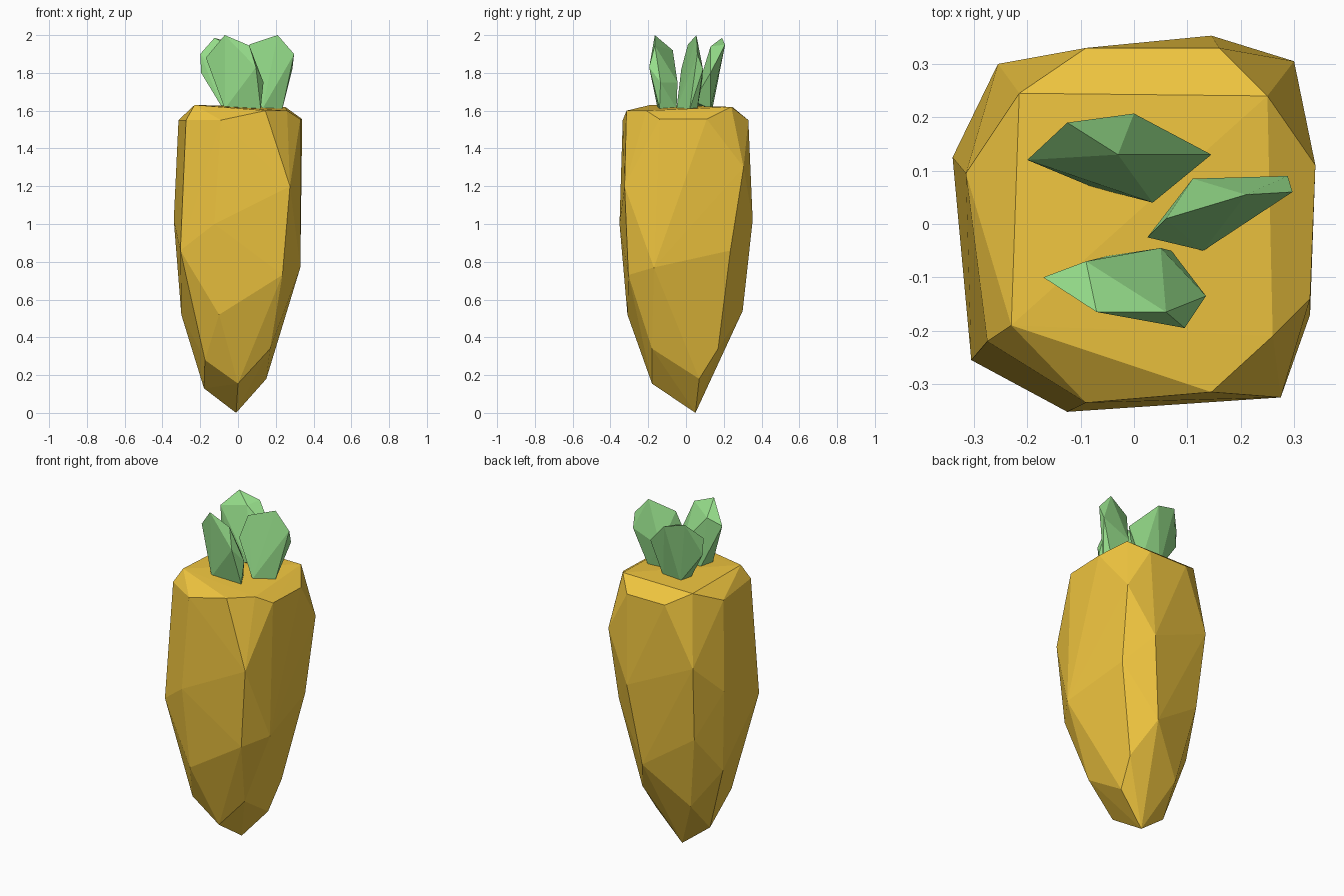
import bpy, bmesh


def material(name, rgb):
    m = bpy.data.materials.new(name)
    m.diffuse_color = (*rgb, 1)
    return m


def faceted(name, points, mat):
    """Flat-faced solid wrapped around a few corner points."""
    bm = bmesh.new()
    for p in points:
        bm.verts.new(p)
    res = bmesh.ops.convex_hull(bm, input=bm.verts)
    loose = [v for v in bm.verts if not v.link_faces]
    bmesh.ops.delete(bm, geom=loose, context='VERTS')
    bmesh.ops.recalc_face_normals(bm, faces=bm.faces)
    me = bpy.data.meshes.new(name)
    bm.to_mesh(me)
    bm.free()
    me.materials.append(mat)
    ob = bpy.data.objects.new(name, me)
    bpy.context.collection.objects.link(ob)
    return ob


orange = material("orange", (0.87, 0.56, 0.05))
green = material("green", (0.31, 0.74, 0.26))

# Root: irregular rings of corners, crown to tip
crown = [(-.215, .245, 1.62), (.25, .24, 1.62), (.26, -.21, 1.60), (-.23, -.19, 1.63)]
shoulder = [(-.275, -.22, 1.55), (-.09, -.335, 1.55), (.145, -.315, 1.60),
            (.33, -.14, 1.555), (.34, .11, 1.555), (.16, .33, 1.55),
            (-.09, .33, 1.55), (-.315, .095, 1.55)]
middle = [(.275, -.325, 1.2), (.30, .305, 1.3), (-.255, .30, 1.2), (-.125, -.352, 1.0),
          (.145, .353, 1.02), (-.34, .125, 1.02)]
lower = [(-.305, -.255, .86), (.235, -.305, .73), (.33, -.17, .77), (.28, .235, .86),
         (-.23, .25, .75), (-.10, -.31, .52), (.08, .30, .54), (-.30, .08, .52)]
tip = [(.17, -.18, .34), (-.175, -.18, .28), (-.15, .17, .30), (.17, .17, .34),
       (0, -.18, .155), (.15, .07, .18), (-.18, .03, .13), (-.01, .05, 0)]
faceted("carrot_root", crown + shoulder + middle + lower + tip, orange)

# Leaves: wide flat tufts flaring from a narrow base
faceted("leaf_back", [
    (-.20, .12, 1.90), (-.195, .12, 1.80), (-.125, .19, 1.985), (0, .207, 1.95),
    (-.03, .13, 1.94), (.145, .13, 1.80), (.035, .04, 1.65), (-.08, .07, 1.61),
    (.06, .13, 1.61), (-.06, .14, 1.61)], green)
faceted("leaf_right", [
    (.21, .055, 2.0), (.06, .01, 1.95), (.297, .06, 1.90), (.288, .09, 1.82),
    (.11, .085, 1.75), (.025, -.025, 1.82), (.13, -.05, 1.61), (.235, .02, 1.61),
    (.21, .06, 1.61), (.13, .06, 1.61)], green)
faceted("leaf_front", [
    (-.07, -.165, 2.0), (.06, -.165, 1.945), (.095, -.195, 1.83), (.135, -.135, 1.75),
    (-.17, -.10, 1.88), (-.09, -.07, 1.92), (.05, -.045, 1.75), (-.07, -.15, 1.61),
    (.12, -.14, 1.61), (.07, -.05, 1.61), (-.05, -.06, 1.61)], green)
